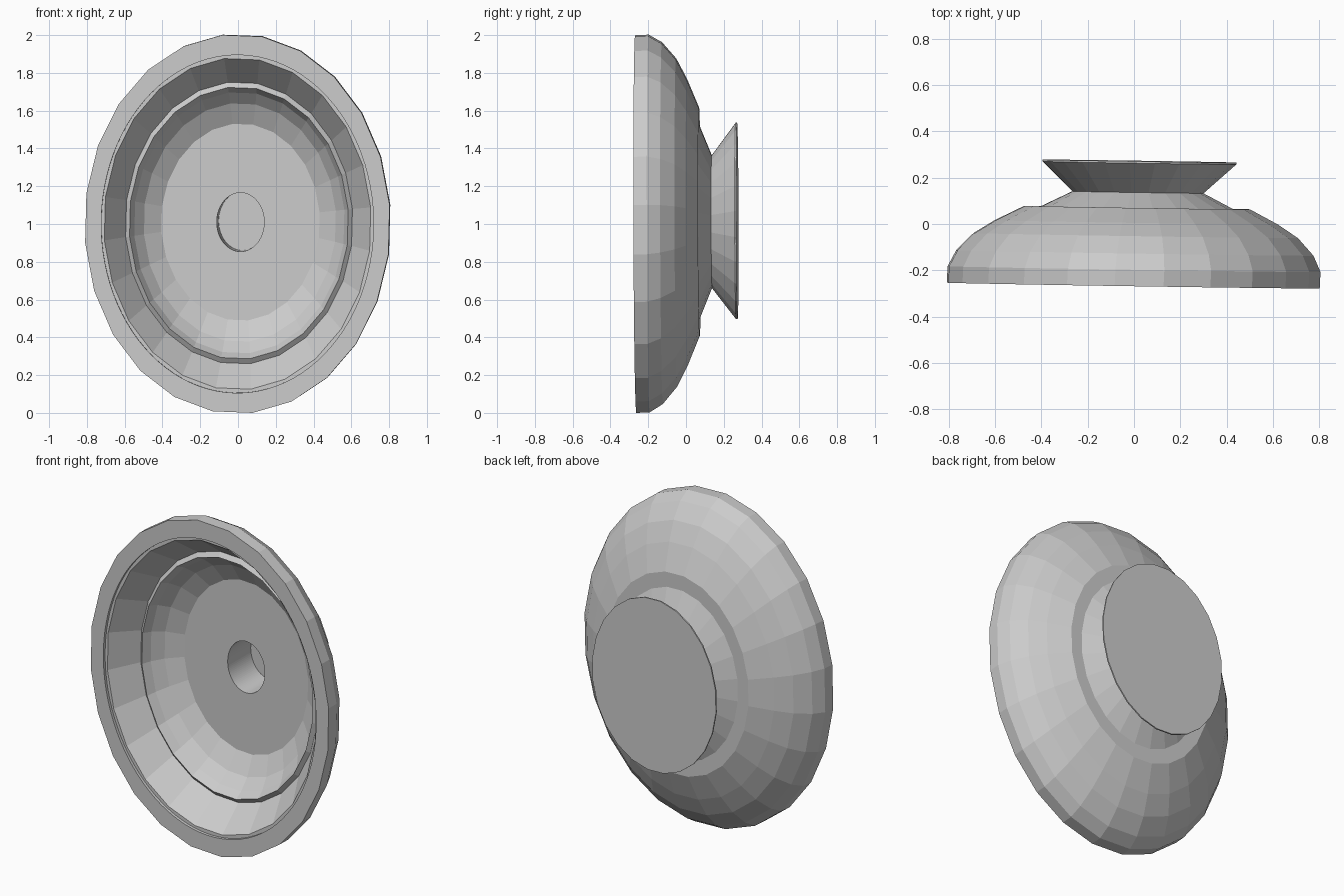
import bpy, bmesh
from math import sin, cos, pi, radians

cube = bpy.data.objects.get("Cube")
if cube:
    bpy.data.objects.remove(cube, do_unlink=True)

SIDES, FINE = 24, 4          # main facets, subdivisions of each facet
RX, RZ = 0.81, 1.005         # oval proportions
TWIST = radians(1.8)

grey = bpy.data.materials.new("plain_grey")
grey.use_nodes = True
colour = (0.6, 0.6, 0.6, 1)
grey.diffuse_color = colour
grey.node_tree.nodes["Principled BSDF"].inputs["Base Color"].default_value = colour


def place(u, w, y):
    """Oval ring point with the slight lean of the whole piece."""
    x, z = RX * u, RZ * w
    return (x + 0.05 * (y + 0.2),
            y - 0.0155 * x - 0.003 * z,
            1.0 + z + 0.03 * (y + 0.27))


def ring(r, y, round_edge):
    pts = []
    step = 2 * pi / SIDES
    for k in range(SIDES):
        a = (k + 0.5) * step + TWIST
        for f in range(FINE):
            t = f / FINE
            if round_edge:
                b = a + t * step
                u, w = sin(b), cos(b)
            else:
                u = sin(a) * (1 - t) + sin(a + step) * t
                w = cos(a) * (1 - t) + cos(a + step) * t
            pts.append(place(r * u, r * w, y))
    return pts


def lathe(name, profile):
    """Sweep (radius, depth, round) points around the front-back axis."""
    bm = bmesh.new()
    rings = [[bm.verts.new(p) for p in ring(*q)] for q in profile]
    n = SIDES * FINE
    for a, b in zip(rings, rings[1:]):
        for i in range(n):
            j = (i + 1) % n
            bm.faces.new((a[i], a[j], b[j], b[i]))
    bmesh.ops.remove_doubles(bm, verts=bm.verts, dist=1e-5)
    mesh = bpy.data.meshes.new(name)
    bm.to_mesh(mesh)
    bm.free()
    mesh.materials.append(grey)
    obj = bpy.data.objects.new(name, mesh)
    bpy.context.collection.objects.link(obj)
    return obj


# Inner bowl: floor, lower bowl, ridge, upper bowl, small lip
lathe("inner_bowl", [
    (0.155, 0.06, True), (0.52, 0.06, False), (0.63, 0.0, False),
    (0.69, -0.06, False), (0.718, -0.11, False), (0.745, -0.09, False),
    (0.875, -0.25, False), (0.89, -0.25, True), (0.89, -0.266, True)])

# Outer shell: flat front rim, side band, domed back and ledge
lathe("outer_shell", [
    (0.89, -0.266, True), (1.0, -0.266, False), (1.0, -0.195, False),
    (0.958, -0.125, False), (0.87, -0.05, False), (0.76, 0.007, False),
    (0.605, 0.071, False), (0.515, 0.071, False)])

# Waisted foot with a thin closed disc
lathe("back_foot", [
    (0.515, 0.071, False), (0.352, 0.137, False), (0.52, 0.264, False),
    (0.52, 0.272, False), (0.0, 0.272, False)])

# Blind round hole in the bowl floor
lathe("centre_hole", [
    (0.0, 0.266, True), (0.155, 0.266, True), (0.155, 0.06, True)])
